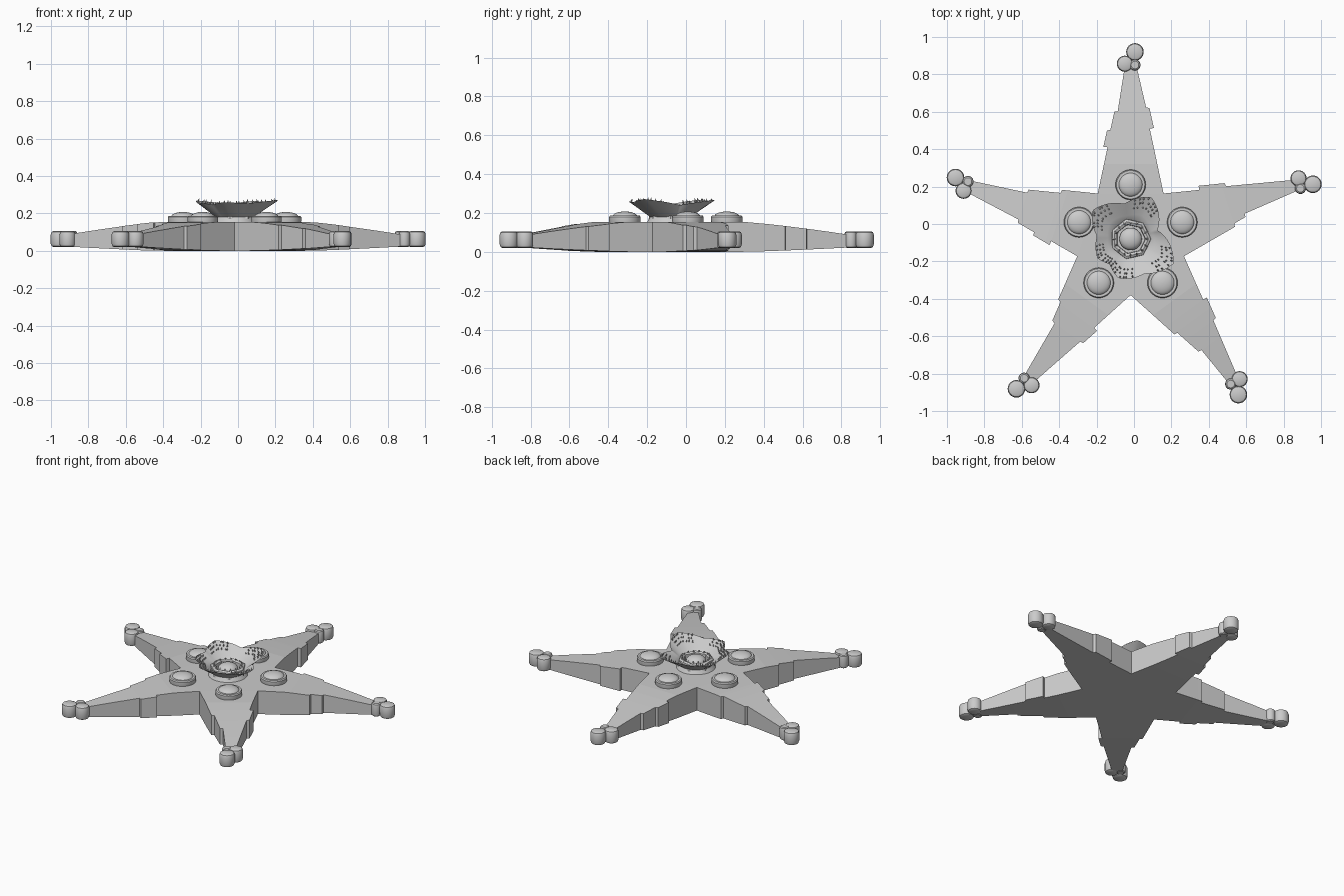
import bpy, bmesh, math, random
from mathutils import Vector

if "Cube" in bpy.data.objects:
    bpy.data.objects.remove(bpy.data.objects["Cube"])

random.seed(4)
C = Vector((-0.018, -0.08, 0))


def polar(deg, r, z=0):
    a = math.radians(deg)
    return C + Vector((r * math.cos(a), r * math.sin(a), z))


def make(name, bm, smooth=None):
    bmesh.ops.recalc_face_normals(bm, faces=bm.faces)
    me = bpy.data.meshes.new(name)
    bm.to_mesh(me)
    bm.free()
    ob = bpy.data.objects.new(name, me)
    bpy.context.collection.objects.link(ob)
    if smooth:
        bpy.ops.object.select_all(action='DESELECT')
        ob.select_set(True)
        bpy.context.view_layer.objects.active = ob
        bpy.ops.object.shade_smooth_by_angle(angle=math.radians(smooth))


def skin(bm, rows):
    """Join closed rings of vertices with quads."""
    for a, b in zip(rows, rows[1:]):
        for i in range(len(a)):
            j = (i + 1) % len(a)
            bm.faces.new((a[i], a[j], b[j], b[i]))


def lathe(name, p, profile, n=32):
    """Revolve an (r, z) profile around a vertical axis at p."""
    bm = bmesh.new()
    rows = [[bm.verts.new((p.x + r * math.cos(math.tau * i / n),
                           p.y + r * math.sin(math.tau * i / n), z))
             for i in range(n)] for r, z in profile]
    skin(bm, rows)
    bm.faces.new(rows[0])
    bm.faces.new(rows[-1])
    make(name, bm, 35)


# Star body: tapering arms, edges broken by steps (+ inward, - outward)
angles = [90 + 72 * k for k in range(5)]
dirs = [polar(a, 1) - C for a in angles]
steps = [([-.59, .7], [-.49, .58, .68]), ([.43, .6], [-.4, .5, .6]), ([.49, .6], [-.5, .6]),
         ([.55, .7], [-.49, .61]), ([.55, .62], [-.43, .57])]


def edge(side_steps):
    """(distance, half width) points from notch to tip."""
    out, off = [(.243, .176)], 0
    for s in side_steps:
        d = abs(s)
        w = .176 - .146 * (d - .243) / .687
        out.append((d, w + off))
        off += -.018 if s > 0 else .022
        out.append((d + .003, w + off))
    return out + [(.93, .03)]


def width(points, d):
    for (a, wa), (b, wb) in zip(points, points[1:]):
        if a <= d <= b:
            return wa + (wb - wa) * (d - a) / (b - a)


def along(p):
    q = Vector((p.x, p.y, 0)) - C
    return max(0, (max(q.dot(d) for d in dirs) - .36) / .55)


bm = bmesh.new()
for d, (cw, ccw) in zip(dirs, steps):
    side = Vector((-d.y, d.x, 0))
    a, b = edge(cw), edge(ccw)
    stations = sorted({p[0] for p in a + b} | {.4, .8})
    rows = [(bm.verts.new(C + d * s - side * width(a, s)),
             bm.verts.new(C + d * s + side * width(b, s))) for s in stations]
    bm.faces.new((bm.verts.new(C), *rows[0]))
    for r, q in zip(rows, rows[1:]):
        bm.faces.new((r[0], q[0], q[1], r[1]))
bmesh.ops.remove_doubles(bm, verts=bm.verts[:], dist=.001)
low = bm.verts[:]
ext = bmesh.ops.extrude_face_region(bm, geom=bm.faces[:], use_keep_orig=True)
for v in ext['geom']:
    if isinstance(v, bmesh.types.BMVert):
        v.co.z = .155 - .065 * along(v.co) ** 1.25
for v in low:
    v.co.z = .022 * along(v.co) ** 1.3
make("star_body", bm)

# Rounded pads on every arm tip, domes in collars at every arm root
for k, (a, d, reach) in enumerate(zip(angles, dirs, (.005, -.003, .012, .017, .022))):
    side = Vector((-d.y, d.x, 0))
    for r, out, lat in [(.047, .995, -.023), (.043, .932, .031), (.03, .925, -.023)]:
        lathe(f"tip_pad_{k}", C + d * (out + reach) + side * lat,
              [(r * f, .063 + z) for f, z in
               [(.68, -.043), (.9, -.038), (1, -.025), (1, .025), (.9, .038), (.68, .043)]], 24)
    p = polar(a, .29)
    lathe(f"dome_collar_{k}", p, [(.076, .14), (.081, .158), (.081, .18), (.076, .187), (.06, .187)])
    lathe(f"dome_{k}", p, [(.064 * math.cos(i * .22), .182 + .026 * math.sin(i * .22))
                           for i in range(8)])

# Ruffled flower mouth: (angle, rim radius), height follows the radius
rim = [(-217, .255), (-185, .18), (-150, .205), (-130, .175), (-107, .22),
       (-68, .2), (-30, .265), (18, .15), (64, .25), (100, .19), (143, .255)]


def petal(deg, t, lift=0):
    """Point on the flared surface, t = 0 at the throat, 1 at the rim."""
    deg = (deg + 217) % 360 - 217
    for (a, ra), (b, rb) in zip(rim, rim[1:]):
        if a <= deg <= b:
            R = ra + (rb - ra) * (deg - a) / (b - a)
            break
    z0 = .192 + lift
    return polar(deg, .105 + (R - .105) * t, z0 + (.2 + .27 * R - z0) * t)


N = 120
bm = bmesh.new()
ring_angles = [360 * i / N for i in range(N)]
rows = [[polar(a, .125, .145) for a in ring_angles]]
rows += [[petal(a, t / 4, -.012) for a in ring_angles] for t in range(5)]
rows += [[petal(a, t / 4 - .02 * (t > 0), .012) for a in ring_angles] for t in range(4, -1, -1)]
rows += [[polar(a, .075, .17) for a in ring_angles]]
skin(bm, [[bm.verts.new(p) for p in row] for row in rows])
make("flower_mouth", bm, 50)

# Throat ring and central bulb
lathe("throat_ring", C, [(.115, .17), (.108, .21), (.095, .217), (.08, .21), (.078, .17)], 7)
lathe("central_bulb", C, [(.06, .16)] + [(.06 * math.cos(i * .24), .195 + .034 * math.sin(i * .24))
                                         for i in range(7)], 28)

# Small spikes on the petals and teeth around the throat
bm = bmesh.new()


def spike(base, tip, r):
    ax = (tip - base).normalized()
    u = ax.orthogonal().normalized()
    w = ax.cross(u)
    ring = [bm.verts.new(base + r * (u * math.cos(math.tau * k / 5) + w * math.sin(math.tau * k / 5)))
            for k in range(5)]
    top = bm.verts.new(tip)
    for k in range(5):
        bm.faces.new((ring[k], ring[(k + 1) % 5], top))


for a, r in rim[2:]:
    if r < .203:
        continue
    for t in (.55, .75, .93):
        for k in range(-3, 4):
            p = petal(a + k * 6 + random.uniform(-2, 2), t, .008)
            inward = (C - p) * .04
            inward.z = random.uniform(.013, .02)
            spike(p, p + inward, .005)
for k in range(16):
    spike(polar(k * 22.5, .092, .205), polar(k * 22.5, .08, .23), .01)
make("spikes", bm)
